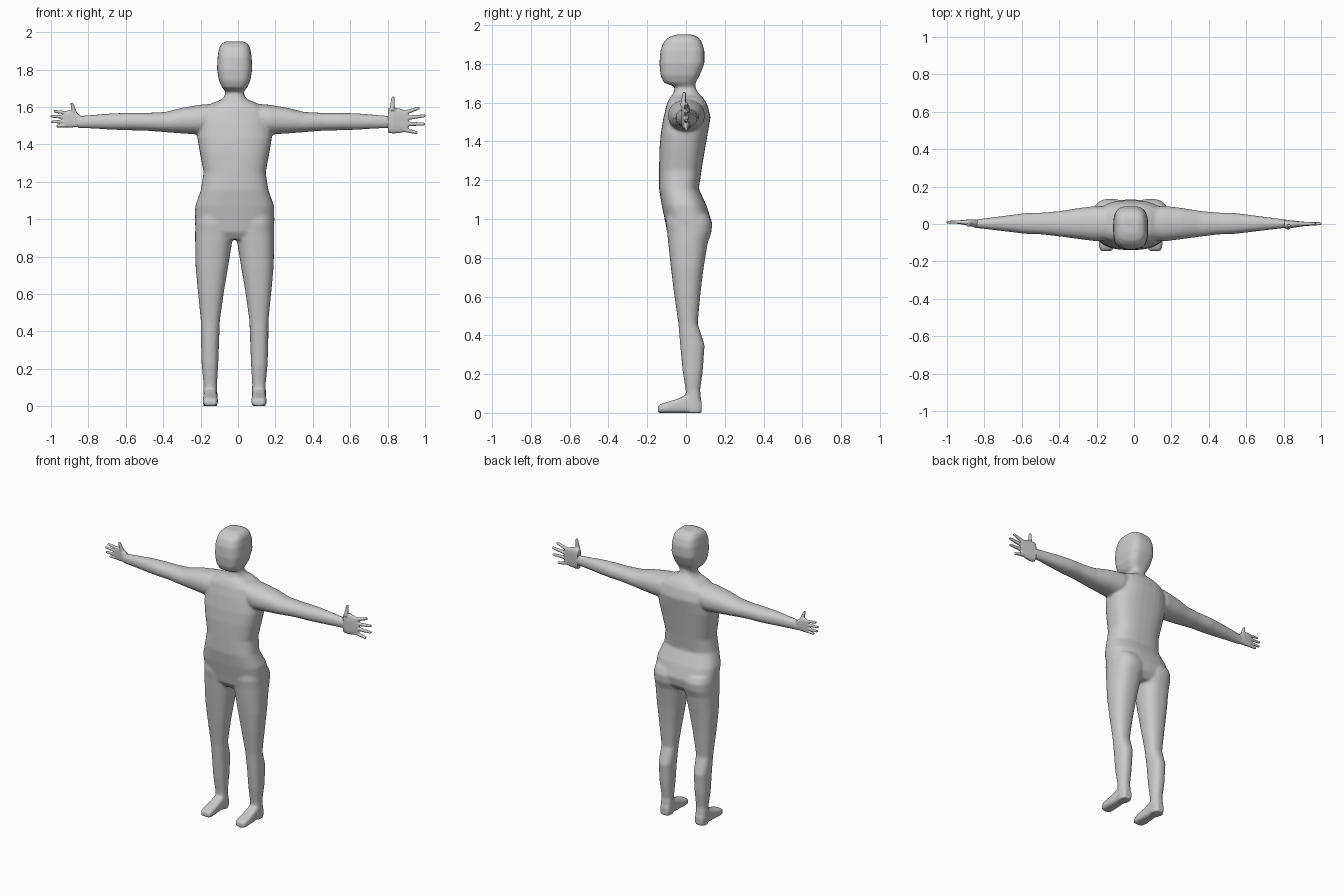
import bpy, bmesh, math
from mathutils import Vector

CX = -0.018   # the body's mirror plane sits slightly left of the hands' middle
SEG = 32

grey = bpy.data.materials.new("plain grey")
grey.diffuse_color = (0.6, 0.6, 0.6, 1)


def loft(bm, axis, sections, n=2.4):
    """Closed loft along an axis; section = (t, u_min, u_max, v_min, v_max)."""
    rings = []
    for t, u0, u1, v0, v1 in sections:
        ring = []
        for i in range(SEG):
            a = 2 * math.pi * i / SEG
            c, s = math.cos(a), math.sin(a)
            u = (u0 + u1) / 2 + (u1 - u0) / 2 * math.copysign(abs(c) ** (2 / n), c)
            v = (v0 + v1) / 2 + (v1 - v0) / 2 * math.copysign(abs(s) ** (2 / n), s)
            co = {"X": (t, u, v), "Y": (u, t, v), "Z": (u, v, t)}[axis]
            ring.append(bm.verts.new(co))
        rings.append(ring)
    for a, b in zip(rings, rings[1:]):
        for i in range(SEG):
            j = (i + 1) % SEG
            bm.faces.new((a[i], a[j], b[j], b[i]))
    bm.faces.new(rings[0])
    bm.faces.new(rings[-1])


def finger(bm, p, q, r0, r1):
    p, q = Vector(p), Vector(q)
    d = q - p
    m = d.to_track_quat("Z", "Y").to_matrix().to_4x4()
    m.translation = (p + q) / 2
    bmesh.ops.create_cone(bm, cap_ends=True, segments=14, radius1=r0,
                          radius2=r1, depth=d.length, matrix=m)


def finish(bm, name, voxel, smooth):
    """Fuse overlapping parts into one smooth skin."""
    bmesh.ops.recalc_face_normals(bm, faces=bm.faces[:])
    me = bpy.data.meshes.new(name)
    bm.to_mesh(me)
    bm.free()
    me.materials.append(grey)
    ob = bpy.data.objects.new(name, me)
    bpy.context.collection.objects.link(ob)
    r = ob.modifiers.new("fuse", "REMESH")
    r.mode, r.voxel_size, r.use_smooth_shade = "VOXEL", voxel, True
    s = ob.modifiers.new("soften", "SMOOTH")
    s.factor, s.iterations = 0.5, smooth
    bpy.ops.object.select_all(action="DESELECT")
    ob.select_set(True)
    bpy.context.view_layer.objects.active = ob
    bpy.ops.object.convert(target="MESH")
    bpy.ops.object.shade_smooth()


def upright(rows):
    """(z, half width, front, back) rows centred on the body plane."""
    return [(z, CX - w, CX + w, f, b) for z, w, f, b in rows]


body = bmesh.new()

# torso and neck
loft(body, "Z", upright([
    (0.89, .12, -.07, .09), (0.93, .2, -.097, .122), (0.985, .213, -.107, .132),
    (1.07, .211, -.125, .106), (1.155, .181, -.139, .066), (1.25, .166, -.139, .08),
    (1.36, .187, -.137, .098), (1.44, .2, -.13, .112), (1.525, .19, -.116, .127),
    (1.59, .17, -.1, .11), (1.62, .12, -.086, .092), (1.64, .068, -.07, .073),
    (1.665, .051, -.06, .053), (1.71, .047, -.052, .045)]), 2.6)

# head
loft(body, "Z", upright([
    (1.685, .05, -.065, .045), (1.703, .067, -.115, .05), (1.74, .084, -.131, .07),
    (1.80, .094, -.137, .095), (1.87, .091, -.132, .095), (1.915, .083, -.114, .08),
    (1.938, .07, -.088, .062), (1.951, .045, -.05, .03)]), 3.2)

# legs, feet and arms, mirrored
LEG = [(1.02, .205, .005, -.1, .118), (.98, .211, .002, -.104, .136),
       (.93, .211, .003, -.097, .131), (.88, .211, .013, -.092, .113),
       (.75, .209, .034, -.078, .091), (.62, .197, .056, -.062, .075),
       (.46, .181, .079, -.039, .06), (.35, .180, .083, -.03, .096),
       (.22, .176, .088, -.018, .087), (.12, .166, .094, -.002, .073),
       (.06, .168, .092, .002, .079), (0, .168, .092, .005, .079)]
FOOT = [(.081, .026, .06), (.06, .036, .085), (.0, .036, .092), (-.05, .039, .07),
        (-.10, .041, .055), (-.13, .038, .046), (-.144, .03, .036)]
ARM = [(.08, -.08, .09, 1.48, 1.62), (.18, -.093, .097, 1.452, 1.612),
       (.28, -.08, .085, 1.458, 1.596), (.37, -.068, .07, 1.465, 1.573),
       (.47, -.056, .061, 1.473, 1.568), (.56, -.053, .059, 1.475, 1.568),
       (.65, -.042, .047, 1.478, 1.566), (.75, -.03, .034, 1.484, 1.558),
       (.845, -.019, .022, 1.488, 1.55)]
for s in (-1, 1):
    loft(body, "Z", [(z, CX + s * i, CX + s * o, f, b) for z, o, i, f, b in LEG], 2.4)
    loft(body, "Y", [(y, CX + s * .13 - w, CX + s * .13 + w, 0, h) for y, w, h in FOOT], 3.5)
    loft(body, "X", [(CX + s * d, *rest) for d, *rest in ARM], 2.2)
finish(body, "body", 0.008, 6)

# right hand, palm spread wide
hand = bmesh.new()
loft(hand, "X", [(.802, -.023, .023, 1.462, 1.592), (.83, -.024, .02, 1.458, 1.598),
                 (.87, -.017, .016, 1.461, 1.59), (.91, -.011, .012, 1.474, 1.574)], 3)
for (x0, z0), (x1, z1) in [((.88, 1.565), (.97, 1.595)), ((.89, 1.54), (1.002, 1.553)),
                           ((.89, 1.51), (1.0, 1.508)), ((.88, 1.48), (.96, 1.461))]:
    finger(hand, (x0, 0, z0), (x1, .002, z1), .013, .008)
finger(hand, (.824, -.016, 1.58), (.829, -.008, 1.655), .015, .008)
finish(hand, "right_hand", 0.004, 3)

# left hand, smaller
hand = bmesh.new()
loft(hand, "X", [(-.835, -.018, .022, 1.49, 1.548), (-.865, -.014, .024, 1.492, 1.572),
                 (-.895, -.008, .023, 1.49, 1.585), (-.93, 0, .02, 1.492, 1.575)], 2.8)
for (x0, z0), (x1, z1) in [((-.91, 1.567), (-.985, 1.577)), ((-.91, 1.545), (-1.002, 1.55)),
                           ((-.91, 1.522), (-.997, 1.52)), ((-.91, 1.501), (-.97, 1.497))]:
    finger(hand, (x0, .01, z0), (x1, .01, z1), .0105, .0075)
finger(hand, (-.872, .002, 1.56), (-.889, -.006, 1.622), .014, .008)
finish(hand, "left_hand", 0.004, 3)
